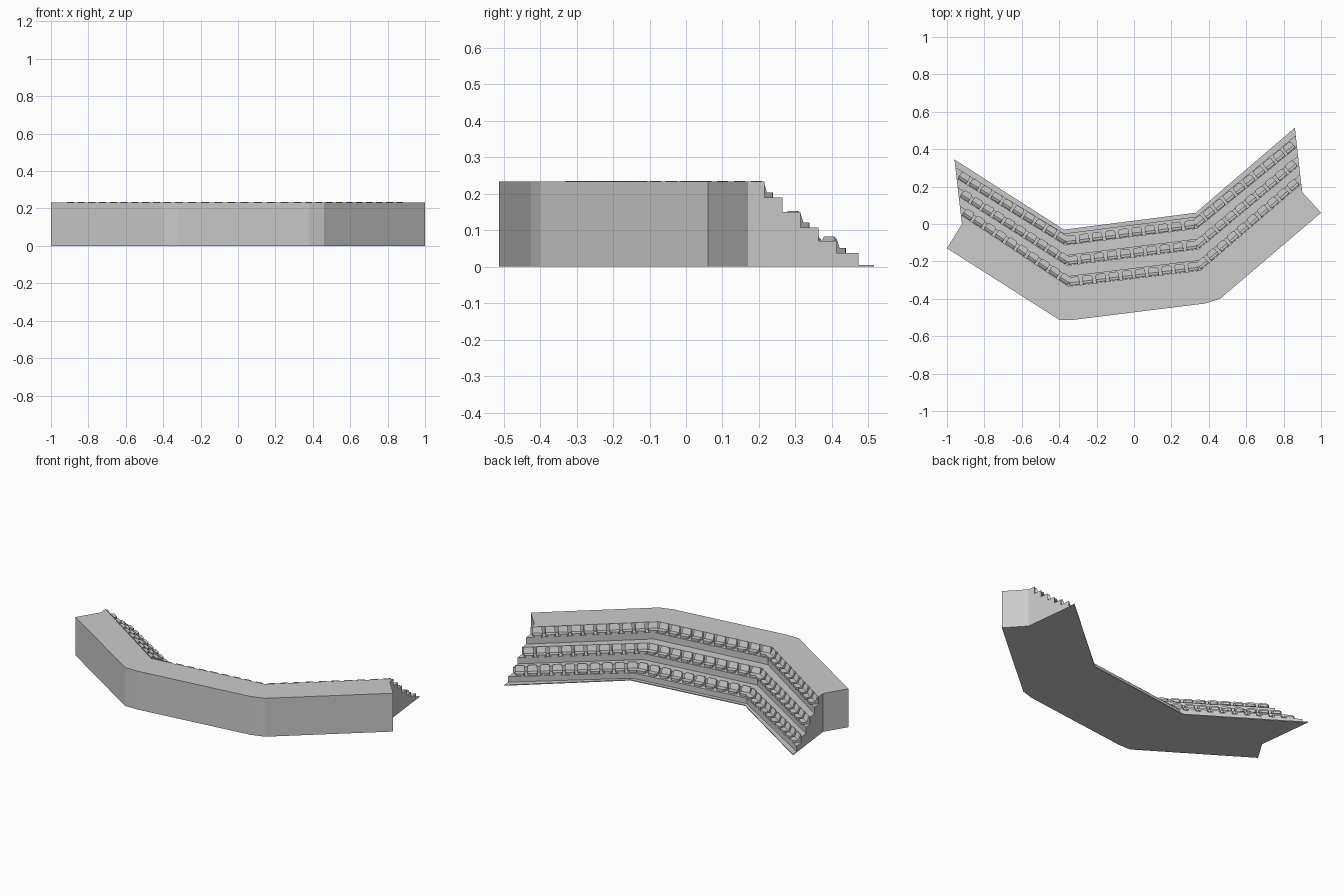
import bpy, bmesh, math
from mathutils import Vector

if "Cube" in bpy.data.objects:
    bpy.data.objects.remove(bpy.data.objects["Cube"])

# Riser lines run left to right: lowest riser (field side) and highest riser
FRONT = [Vector(p) for p in [(-0.96, 0.345), (-0.375, -0.03), (0.33, 0.06), (0.86, 0.515)]]
BACK = [Vector(p) for p in [(-0.926, 0.05), (-0.35, -0.333), (0.355, -0.248), (0.894, 0.215)]]
T_END = [0, 0.14, 0.34, 0.505, 0.67, 0.835, 1]
T_MID = [0, 0.07, 0.27, 0.45, 0.63, 0.82, 1]
TREADS = [0.005, 0.038, 0.071, 0.108, 0.15, 0.19, 0.233]
# Rear outline of the top deck
REAR = [(-0.92, 0.0), (-1, -0.13), (-0.40, -0.512), (-0.32, -0.512),
        (0.38, -0.425), (0.46, -0.40), (1, 0.06), (0.90, 0.17)]


def riser_line(k):
    ts = [T_END[k], T_MID[k], T_MID[k], T_END[k]]
    return [a.lerp(b, t) for a, b, t in zip(FRONT, BACK, ts)]


def finish(name, bm):
    bmesh.ops.recalc_face_normals(bm, faces=bm.faces)
    mesh = bpy.data.meshes.new(name)
    bm.to_mesh(mesh)
    bm.free()
    return mesh


def add_object(name, mesh):
    ob = bpy.data.objects.new(name, mesh)
    bpy.context.collection.objects.link(ob)
    return ob


# Stepped stand: one closed shell
bm = bmesh.new()
rows = []
z_low = 0
for k, z_high in enumerate(TREADS):
    for z in (z_low, z_high):
        rows.append([bm.verts.new((p.x, p.y, z)) for p in riser_line(k)])
    z_low = z_high
for lo, hi in zip(rows, rows[1:]):
    for i in range(3):
        bm.faces.new((lo[i], lo[i + 1], hi[i + 1], hi[i]))
floor_back = [bm.verts.new((BACK[i].x, BACK[i].y, 0)) for i in (0, 3)]
for i, corner in zip((0, 3), floor_back):
    bm.faces.new([r[i] for r in rows] + [corner])
# Top deck, rear walls and underside
rear_top = [bm.verts.new((x, y, TREADS[-1])) for x, y in REAR]
rear_low = [bm.verts.new((x, y, 0)) for x, y in REAR]
bm.faces.new(rear_top + rows[-1][::-1])
bm.faces.new([floor_back[0]] + rear_low + [floor_back[1]] + rows[0][::-1])
top = [rows[-1][0]] + rear_top + [rows[-1][3]]
low = [floor_back[0]] + rear_low + [floor_back[1]]
for i in range(len(top) - 1):
    bm.faces.new((top[i], top[i + 1], low[i + 1], low[i]))
add_object("stepped_stand", finish("stepped_stand", bm))


def loft(bm, loop_a, loop_b):
    a = [bm.verts.new(p) for p in loop_a]
    b = [bm.verts.new(p) for p in loop_b]
    bm.faces.new(a)
    bm.faces.new(b)
    n = len(a)
    for i in range(n):
        bm.faces.new((a[i], a[(i + 1) % n], b[(i + 1) % n], b[i]))


# Seat: pan with clipped front corners and a leaning back
bm = bmesh.new()
W, D = 0.027, 0.047
pan = [(-W, 0.002), (W, 0.002), (W, D - 0.009), (W - 0.008, D), (-W + 0.008, D), (-W, D - 0.009)]
loft(bm, [(x, y, -0.001) for x, y in pan], [(x, y, 0.013) for x, y in pan])
back = [(-W, 0.012), (W, 0.012), (W, 0.036), (W - 0.007, 0.045), (-W + 0.007, 0.045), (-W, 0.036)]
lean = lambda z: 0.018 - 0.4 * (z - 0.012)
loft(bm, [(x, 0.001, z) for x, z in back], [(x, lean(z), z) for x, z in back])
seat_mesh = finish("seat", bm)

# Three seat rows across three wings, ten seats each
for row, k in enumerate((2, 4, 6)):
    line = riser_line(k)
    for wing in range(3):
        a, b = line[wing], line[wing + 1]
        d = b - a
        for i in range(10):
            p = a.lerp(b, (i + 0.48) / 10)
            ob = add_object(f"seat_row{row + 1}_wing{wing + 1}_{i + 1}", seat_mesh)
            ob.location = (p.x, p.y, TREADS[k - 1])
            ob.rotation_euler.z = math.atan2(d.y, d.x)
